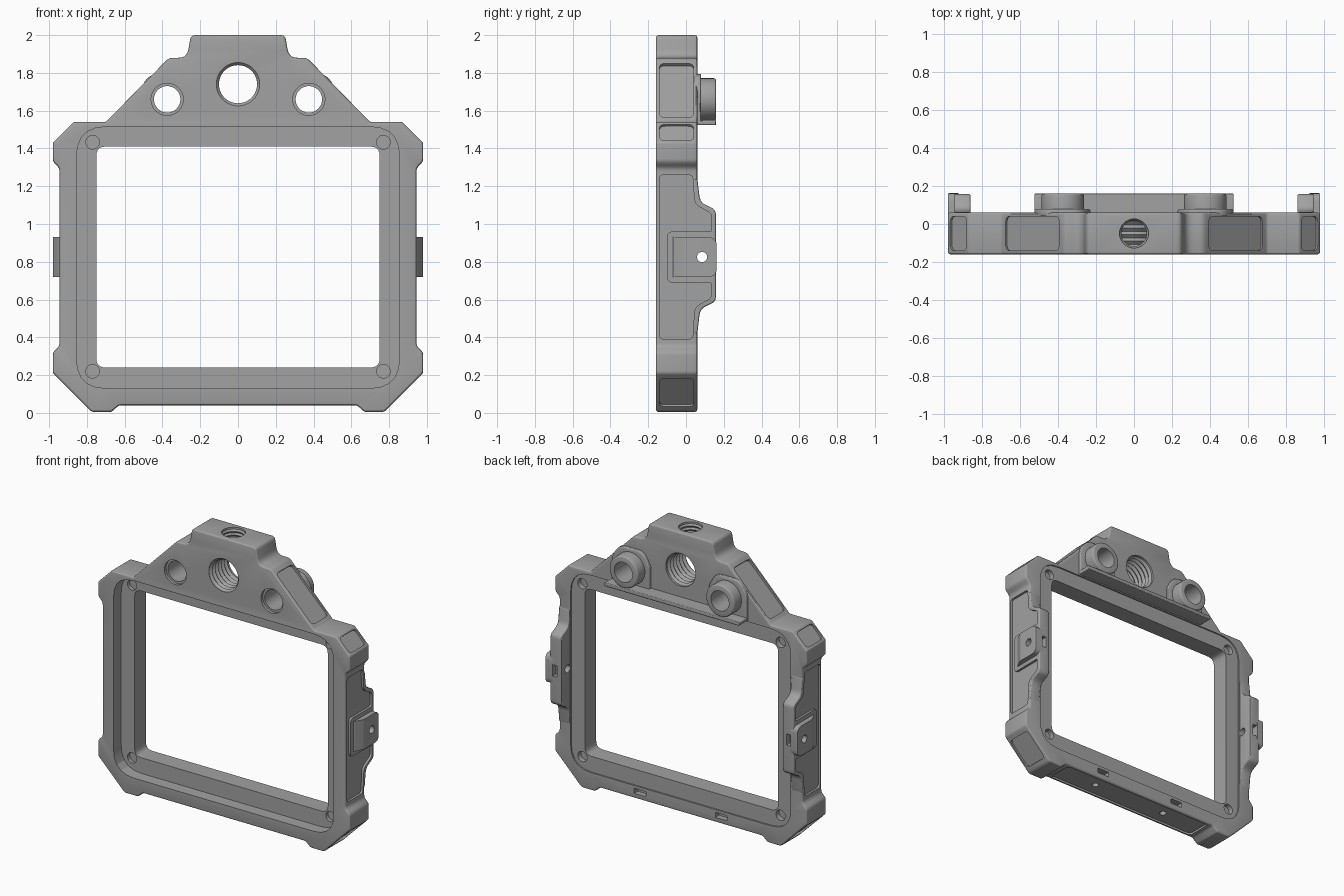
import bpy, bmesh, math
from mathutils import Matrix, Vector

old = bpy.data.objects.get("Cube")
if old:
    bpy.data.objects.remove(old)

grey = bpy.data.materials.new("anodised grey")
grey.use_nodes = True
grey.diffuse_color = (0.36, 0.36, 0.36, 1)
grey.node_tree.nodes["Principled BSDF"].inputs["Base Color"].default_value = (0.36, 0.36, 0.36, 1)

# Planes: local (u, v, extrusion) mapped to world axes
XZ = Matrix(((1, 0, 0), (0, 0, 1), (0, 1, 0))).to_4x4()
YZ = Matrix(((0, 0, 1), (1, 0, 0), (0, 1, 0))).to_4x4()
XY = Matrix.Identity(4)


def fillet(points, steps=5):
    """Round each (u, v, radius) corner of a closed outline."""
    out = []
    for i, (u, v, r) in enumerate(points):
        p = Vector((u, v))
        a = Vector(points[i - 1][:2]) - p
        b = Vector(points[(i + 1) % len(points)][:2]) - p
        if r == 0:
            out.append(p)
            continue
        d = min(r / math.tan(a.angle(b) / 2), a.length * 0.48, b.length * 0.48)
        s, e = p + a.normalized() * d, p + b.normalized() * d
        for k in range(steps + 1):
            t = k / steps
            out.append(s * (1 - t) ** 2 + p * 2 * t * (1 - t) + e * t * t)
    return out


def rect(u0, u1, v0, v1, r):
    return fillet([(u0, v0, r), (u1, v0, r), (u1, v1, r), (u0, v1, r)])


def circle(u, v, r, n=40):
    return [Vector((u + r * math.cos(2 * math.pi * k / n),
                    v + r * math.sin(2 * math.pi * k / n))) for k in range(n)]


def finish(bm, name):
    bmesh.ops.recalc_face_normals(bm, faces=bm.faces)
    me = bpy.data.meshes.new(name)
    bm.to_mesh(me)
    bm.free()
    me.materials.append(grey)
    ob = bpy.data.objects.new(name, me)
    bpy.context.collection.objects.link(ob)
    return ob


def prism(name, outline, plane, lo, hi, bevel=0.0):
    bm = bmesh.new()
    f = bm.faces.new([bm.verts.new((p.x, p.y, lo)) for p in outline])
    top = bmesh.ops.extrude_face_region(bm, geom=[f])["geom"]
    bmesh.ops.translate(bm, vec=(0, 0, hi - lo), verts=[g for g in top if isinstance(g, bmesh.types.BMVert)])
    bmesh.ops.transform(bm, matrix=plane, verts=bm.verts)
    ob = finish(bm, name)
    if bevel:
        m = ob.modifiers.new("soft edge", "BEVEL")
        m.width, m.segments, m.limit_method = bevel, 3, "ANGLE"
        m.angle_limit = math.radians(50)
        bake(ob)
    return ob


def bake(ob):
    dg = bpy.context.evaluated_depsgraph_get()
    me = bpy.data.meshes.new_from_object(ob.evaluated_get(dg))
    ob.modifiers.clear()
    ob.data = me


def combine(ob, tools, op):
    for t in tools:
        m = ob.modifiers.new("cut", "BOOLEAN")
        m.operation, m.object, m.solver = op, t, "EXACT"
    bake(ob)
    for t in tools:
        bpy.data.objects.remove(t)


def mirrored(half):
    return half + [(-u, v, r) for u, v, r in reversed(half)]


def thread(name, radius, pitch, turns, matrix):
    """Ridged bore lining along local z."""
    bm, n, rings = bmesh.new(), 40, []
    for k in range(turns * 2 + 1):
        r = radius if k % 2 == 0 else radius * 0.87
        rings.append([bm.verts.new((p.x, p.y, k * pitch / 2)) for p in circle(0, 0, r, n)])
    for a, b in zip(rings, rings[1:]):
        for i in range(n):
            j = (i + 1) % n
            bm.faces.new((a[j], a[i], b[i], b[j]))
    bmesh.ops.transform(bm, matrix=matrix, verts=bm.verts)
    me = bpy.data.meshes.new(name)
    bm.to_mesh(me)
    bm.free()
    me.materials.append(grey)
    ob = bpy.data.objects.new(name, me)
    bpy.context.collection.objects.link(ob)
    return ob


# Frame body with the handle plate on top
half = [(0.63, 0.04, 0.03), (0.67, 0.005, 0.03), (0.775, 0.005, 0.04), (0.98, 0.21, 0.03),
        (0.98, 0.32, 0.04), (0.945, 0.355, 0.04), (0.945, 1.295, 0.04), (0.98, 1.33, 0.04),
        (0.98, 1.43, 0.02), (0.87, 1.54, 0.02), (0.70, 1.54, 0.02), (0.365, 1.88, 0.05),
        (0.27, 1.88, 0.08), (0.25, 2.0, 0.03)]
frame = prism("frame", fillet(mirrored(half)), XZ, -0.16, 0.06, 0.014)

adds, cuts = [], []
ear = fillet([(-0.02, 0.42, 0), (0.06, 0.42, 0.02), (0.075, 0.55, 0.06), (0.158, 0.59, 0.04),
              (0.158, 1.075, 0.04), (0.075, 1.115, 0.06), (0.06, 1.24, 0.02), (-0.02, 1.24, 0)])
side_panel = fillet([(-0.14, 0.39, 0.025), (0.035, 0.39, 0.025), (0.045, 0.56, 0.06),
                     (0.135, 0.61, 0.03), (0.135, 0.69, 0.01), (-0.1, 0.69, 0.03),
                     (-0.1, 0.96, 0.03), (0.135, 0.96, 0.01), (0.135, 1.055, 0.03),
                     (0.045, 1.105, 0.06), (0.035, 1.26, 0.025), (-0.14, 1.26, 0.025)])


def span(s, a, b):
    return sorted((s * a, s * b))


def slope_panel(s, u, w, angle, length):
    """Recess cutter on an outer face whose normal leans by angle from +z toward x."""
    m = Matrix.Translation((s * u, -0.05, w)) @ Matrix.Rotation(s * math.radians(angle), 4, "Y")
    return prism("slope_cut", rect(-length / 2, length / 2, -0.09, 0.09, 0.03), m, -0.014, 0.1)


for s in (1, -1):
    # Side ears, their recessed panels and lock slots
    adds.append(prism("ear", ear, YZ, *span(s, 0.86, 0.946), 0.01))
    cuts.append(prism("side_cut", side_panel, YZ, *span(s, 0.93, 1.1)))
    cuts.append(prism("slot_cut", rect(*span(s, 0.89, 0.93), 0.785, 0.865, 0.004), XZ, 0.12, 0.3))
    cuts.append(prism("pin_cut", circle(0.085, 0.825, 0.027, 24), YZ, *span(s, 0.8, 1.1)))
    # Panels on the sloping faces
    cuts.append(slope_panel(s, 0.535, 1.707, 44.6, 0.40))
    cuts.append(slope_panel(s, 0.925, 1.485, 45, 0.12))
    cuts.append(slope_panel(s, 0.8775, 0.1075, 135, 0.21))
    # Eyelet bosses behind the plate
    adds.append(prism("boss", circle(s * 0.375, 1.66, 0.112), XZ, 0.04, 0.16, 0.014))
    foot = [(0.23, 1.525, 0), (0.525, 1.525, 0), (0.525, 1.7, 0.1), (0.47, 1.795, 0.1),
            (0.28, 1.795, 0.1), (0.23, 1.7, 0.08)]
    adds.append(prism("boss_foot", fillet([(s * u, v, r) for u, v, r in foot]), XZ, 0.04, 0.08, 0.01))
    cuts.append(prism("eyelet_cut", circle(s * 0.375, 1.66, 0.07), XZ, -0.3, 0.3))
    cuts.append(prism("eyelet_rim", circle(s * 0.375, 1.66, 0.085), XZ, -0.3, -0.14))
    # Corner screw holes, front and back
    for z in (0.22, 1.433):
        for y0, y1 in ((-0.12, -0.05), (0.015, 0.2)):
            cuts.append(prism("screw_cut", circle(s * 0.77, z, 0.036, 24), XZ, y0, y1))
    # Lower edge slots and drain holes
    cuts.append(prism("edge_slot", rect(*span(s, 0.27, 0.36), 0.075, 0.11, 0.003), XZ, 0.02, 0.2))
    cuts.append(prism("drain_cut", circle(s * 0.29, -0.05, 0.022, 20), XY, -0.1, 0.09))

# Lip joining the bosses
adds.append(prism("boss_lip", rect(-0.525, 0.525, 1.523, 1.55, 0.01), XZ, 0.04, 0.16, 0.006))

# Window, stepped seats and bores
cuts += [
    prism("window_cut", rect(-0.75, 0.75, 0.24, 1.41, 0.05), XZ, -0.5, 0.5),
    prism("front_seat", rect(-0.855, 0.855, 0.13, 1.515, 0.16), XZ, -0.5, -0.075),
    prism("back_seat", rect(-0.855, 0.855, 0.13, 1.515, 0.16), XZ, 0.05, 0.5),
    prism("bottom_cut", rect(-0.6, 0.6, -0.14, 0.04, 0.03), XY, -0.2, 0.054),
    prism("main_bore", circle(0, 1.74, 0.115), XZ, -0.3, 0.3),
    prism("top_bore", circle(0, -0.05, 0.076), XY, 1.75, 2.2),
]
combine(frame, adds, "UNION")
combine(frame, cuts, "DIFFERENCE")

parts = [frame]
parts.append(thread("main_thread", 0.116, 0.034, 6,
                    Matrix.Translation((0, 0.046, 1.74)) @ Matrix.Rotation(math.pi / 2, 4, "X")))
parts.append(thread("top_thread", 0.077, 0.026, 5, Matrix.Translation((0, -0.05, 1.858))))

# Ramped side clips with a pin hole
for s, label in ((1, "left"), (-1, "right")):
    ramp = [(0.925, -0.07, 0), (0.947, -0.07, 0.02), (0.98, 0.0, 0.05), (0.98, 0.162, 0.008), (0.925, 0.162, 0)]
    clip = prism(label + "_clip", fillet([(s * u, v, r) for u, v, r in ramp]), XY, 0.72, 0.93)
    keep = prism("clip_shape", rect(-0.2, 0.162, 0.72, 0.93, 0.045), YZ, *span(s, 0.8, 1.1))
    combine(clip, [keep], "INTERSECT")
    combine(clip, [prism("clip_pin", circle(0.085, 0.825, 0.027, 24), YZ, *span(s, 0.8, 1.1))], "DIFFERENCE")
    parts.append(clip)

bpy.ops.object.select_all(action="DESELECT")
for ob in parts:
    ob.select_set(True)
bpy.context.view_layer.objects.active = frame
bpy.ops.object.shade_smooth_by_angle(angle=math.radians(21))
